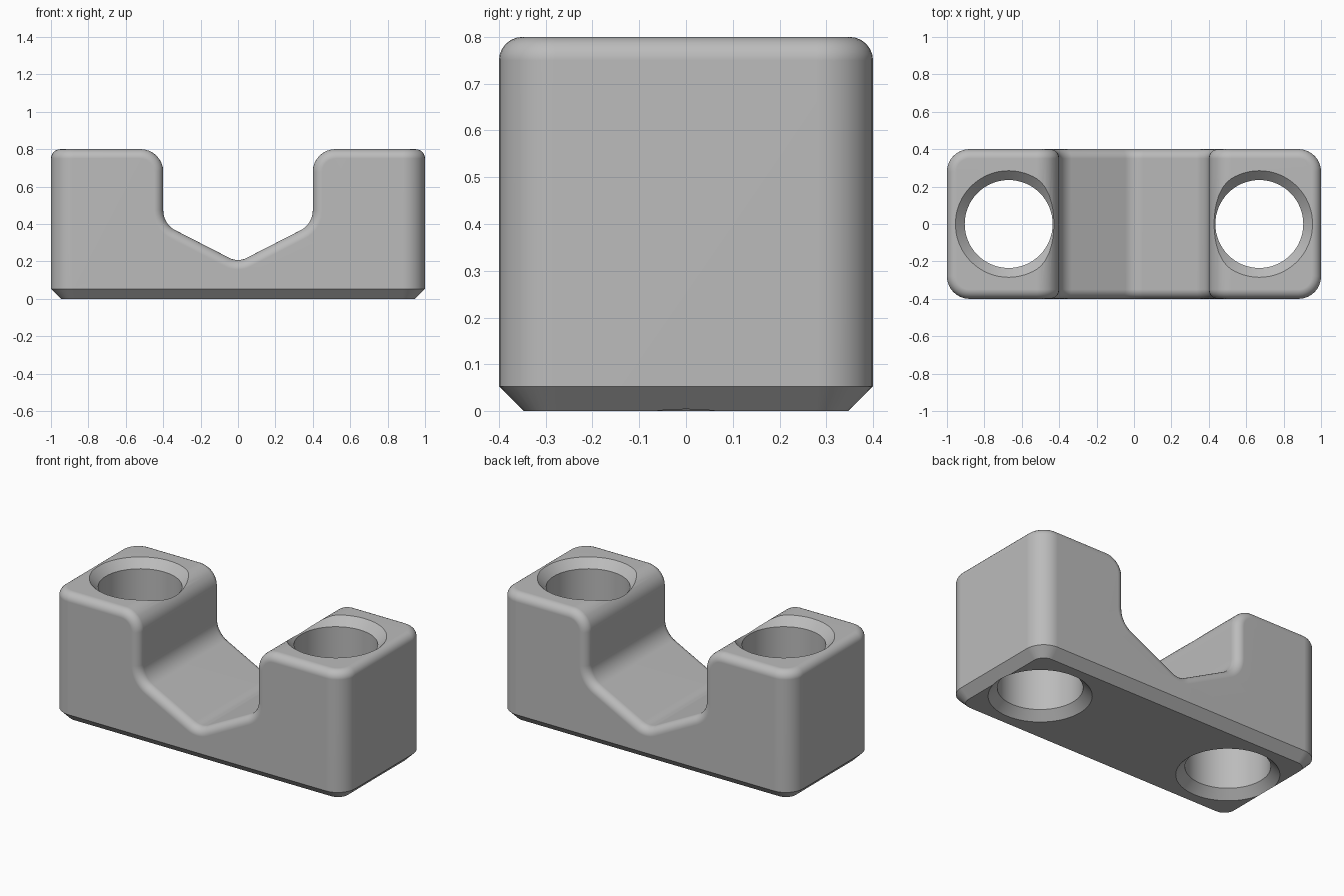
import bpy, bmesh, math
from mathutils import Vector

cube = bpy.data.objects.get("Cube")
if cube:
    bpy.data.objects.remove(cube, do_unlink=True)

HALF_Y, TOP = 0.4, 0.8
CORNER, RIM, CHAMFER = 0.12, 0.05, 0.053
HOLE_X, HOLE_R, SINK = 0.67, 0.235, 0.05

grey = bpy.data.materials.new("plain grey")
grey.use_nodes = True
colour = (0.5, 0.5, 0.5, 1)
grey.diffuse_color = colour
grey.node_tree.nodes["Principled BSDF"].inputs["Base Color"].default_value = colour


def fillet(prev, corner, nxt, radius, steps=8):
    """Points of an arc that rounds one profile corner."""
    p = Vector(corner)
    a, b = (Vector(prev) - p).normalized(), (Vector(nxt) - p).normalized()
    half = a.angle(b) / 2
    centre = p + (a + b).normalized() * radius / math.sin(half)
    start = p + a * radius / math.tan(half) - centre
    end = p + b * radius / math.tan(half) - centre
    sweep = start.angle(end)
    return [centre + (start * math.sin((1 - t) * sweep) + end * math.sin(t * sweep)) / math.sin(sweep)
            for t in (i / steps for i in range(steps + 1))]


def bevel(bm, edges, offset, segments):
    bmesh.ops.bevel(bm, geom=edges, offset=offset, offset_type='OFFSET',
                    segments=segments, profile=0.5, affect='EDGES', clamp_overlap=False)
    bm.normal_update()


# Cradle profile: corner x, z and rounding radius
corners = [(-1, 0, 0), (1, 0, 0), (1, TOP, 0), (0.4, TOP, 0.12), (0.4, 0.4, 0.12),
           (0, 0.195, 0.1), (-0.4, 0.4, 0.12), (-0.4, TOP, 0.12), (-1, TOP, 0)]
profile = []
for i, (x, z, r) in enumerate(corners):
    if r:
        profile += fillet(corners[i - 1][:2], (x, z), corners[i + 1][:2], r)
    else:
        profile.append(Vector((x, z)))

# Extrude the profile through the depth
bm = bmesh.new()
face = bm.faces.new([bm.verts.new((p.x, -HALF_Y, p.y)) for p in profile])
ext = bmesh.ops.extrude_face_region(bm, geom=[face])
bmesh.ops.translate(bm, vec=(0, 2 * HALF_Y, 0),
                    verts=[v for v in ext["geom"] if isinstance(v, bmesh.types.BMVert)])
bmesh.ops.recalc_face_normals(bm, faces=bm.faces)

# Round the four upright corners
bevel(bm, [e for e in bm.edges if all(abs(abs(v.co.x) - 1) < 1e-4 for v in e.verts)
           and abs(e.verts[0].co.z - e.verts[1].co.z) > 0.5], CORNER, 8)


# Round the rim where the outer wall meets the top and the saddle
def is_wall(f):
    return abs(f.normal.z) < 0.01 and (abs(f.normal.y) > 0.01 or abs(f.calc_center_median().x) > 0.9)


bevel(bm, [e for e in bm.edges if is_wall(e.link_faces[0]) != is_wall(e.link_faces[1])
           and max(v.co.z for v in e.verts) > 0.1], RIM, 6)

# Chamfer the base
bevel(bm, [e for e in bm.edges if all(v.co.z < 1e-4 for v in e.verts)], CHAMFER, 1)

mesh = bpy.data.meshes.new("saddle_block")
bm.to_mesh(mesh)
bm.free()
mesh.materials.append(grey)
block = bpy.data.objects.new("saddle_block", mesh)
bpy.context.collection.objects.link(block)
bpy.context.view_layer.objects.active = block
block.select_set(True)


# Bolt holes, countersunk at both ends
def hole_cutter(name, x, sides=64):
    rings = [(-SINK, HOLE_R + 2 * SINK), (SINK, HOLE_R),
             (TOP - SINK, HOLE_R), (TOP + SINK, HOLE_R + 2 * SINK)]
    cm = bmesh.new()
    loops = [[cm.verts.new((x + r * math.cos(a), r * math.sin(a), z))
              for a in (math.tau * i / sides for i in range(sides))] for z, r in rings]
    for lo, hi in zip(loops, loops[1:]):
        for i in range(sides):
            j = (i + 1) % sides
            cm.faces.new((lo[i], lo[j], hi[j], hi[i]))
    cm.faces.new(loops[0][::-1])
    cm.faces.new(loops[-1])
    data = bpy.data.meshes.new(name)
    cm.to_mesh(data)
    cm.free()
    data.materials.append(grey)
    cutter = bpy.data.objects.new(name, data)
    bpy.context.collection.objects.link(cutter)
    cutter.hide_render = True
    return cutter


for side, x in (("right", -HOLE_X), ("left", HOLE_X)):
    cutter = hole_cutter(side + "_hole_cutter", x)
    mod = block.modifiers.new(side + "_hole", 'BOOLEAN')
    mod.operation, mod.solver, mod.object = 'DIFFERENCE', 'EXACT', cutter
    bpy.ops.object.modifier_apply(modifier=mod.name)
    bpy.data.objects.remove(cutter, do_unlink=True)

# Smooth rounding with crisp chamfers and flat faces
bpy.ops.object.shade_smooth_by_angle(angle=math.radians(30))
weighted = block.modifiers.new("flat_faces", 'WEIGHTED_NORMAL')
weighted.keep_sharp = True
